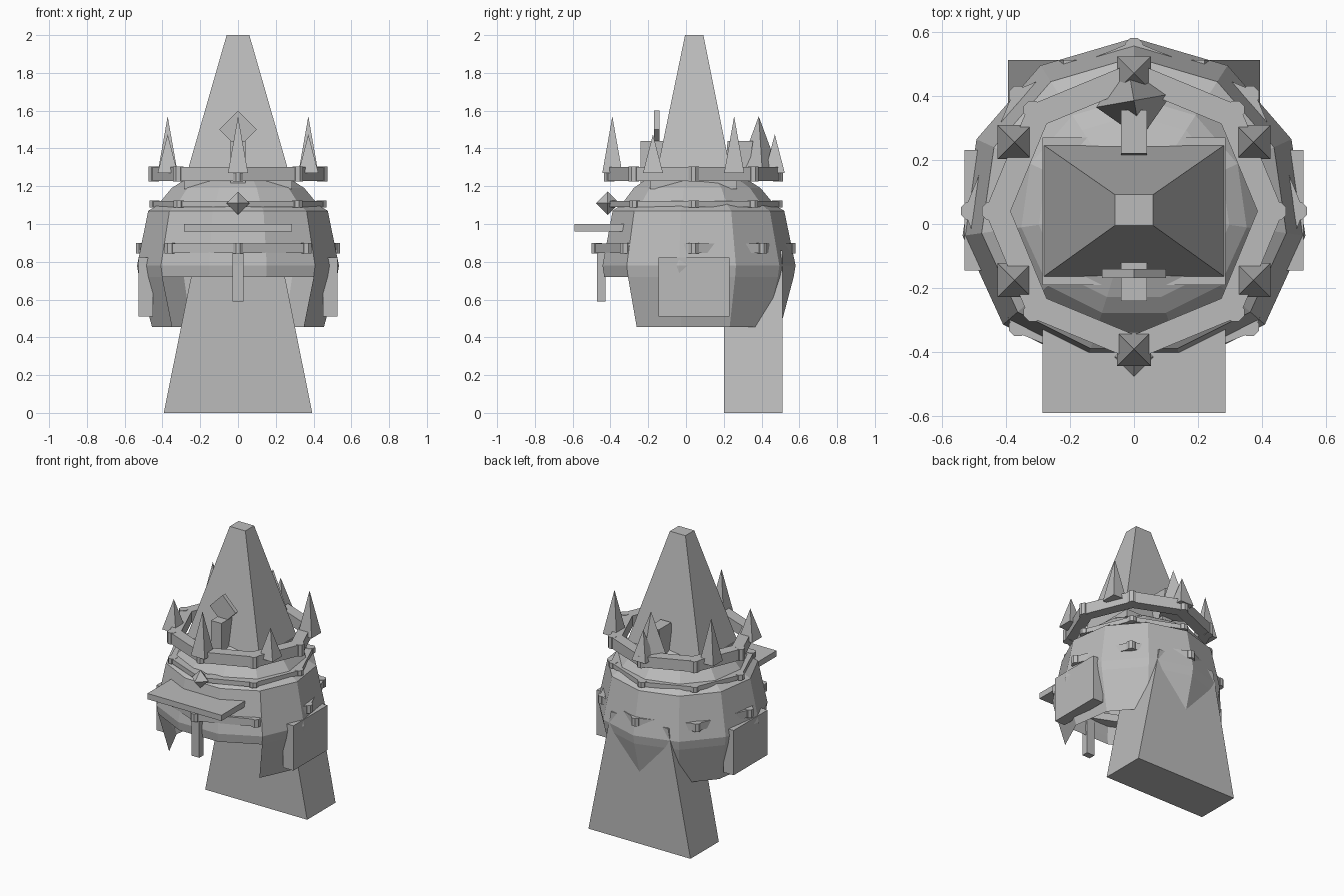
import bpy, bmesh, math
from mathutils import Matrix, Vector

if "Cube" in bpy.data.objects:
    bpy.data.objects.remove(bpy.data.objects["Cube"])

CY = 0.04  # helmet axis offset in y
steel = bpy.data.materials.new("steel_grey")
steel.diffuse_color = (0.5, 0.5, 0.5, 1)
steel.use_nodes = True
steel.node_tree.nodes["Principled BSDF"].inputs["Base Color"].default_value = steel.diffuse_color


def finish(name, bm):
    bmesh.ops.recalc_face_normals(bm, faces=bm.faces)
    me = bpy.data.meshes.new(name)
    bm.to_mesh(me)
    bm.free()
    me.materials.append(steel)
    ob = bpy.data.objects.new(name, me)
    bpy.context.collection.objects.link(ob)
    return ob


def frustum(name, low, high):
    """Block between two rectangles, each (x0, x1, y0, y1, z)."""
    bm = bmesh.new()
    rings = [[bm.verts.new((x, y, z)) for x, y in ((x0, y0), (x1, y0), (x1, y1), (x0, y1))]
             for x0, x1, y0, y1, z in (low, high)]
    a, b = rings
    bm.faces.new(a[::-1])
    bm.faces.new(b)
    for i in range(4):
        j = (i + 1) % 4
        bm.faces.new((a[i], a[j], b[j], b[i]))
    return finish(name, bm)


def box(name, x0, x1, y0, y1, z0, z1):
    return frustum(name, (x0, x1, y0, y1, z0), (x0, x1, y0, y1, z1))


def cone(name, loc, sides, r1, r2, depth, turn=0.0):
    """Cone or prism standing on loc."""
    bm = bmesh.new()
    bmesh.ops.create_cone(bm, cap_ends=True, segments=sides, radius1=r1, radius2=r2, depth=depth,
                          matrix=Matrix.Translation(Vector(loc) + Vector((0, 0, depth / 2)))
                          @ Matrix.Rotation(turn, 4, 'Z'))
    bmesh.ops.remove_doubles(bm, verts=bm.verts, dist=1e-5)
    return finish(name, bm)


# Eleven-sided helmet shell, a flat facet at the front, open below the face
N = 11
profile = [(0.455, 0.46), (0.72, 0.53), (0.78, 0.54), (1.07, 0.48), (1.10, 0.43),
           (1.19, 0.355), (1.225, 0.30), (1.26, 0.2)]
bm = bmesh.new()
rows = []
for z, r in profile:
    row = []
    for i in range(N):
        a = math.pi / 2 + math.tau * i / N
        s = math.sin(a)
        y = r * s * (0.93 if s < -0.9 else 1.0)
        row.append(bm.verts.new((r * math.cos(a), CY + y, z)))
    rows.append(row)
for k in range(len(rows) - 1):
    for i in range(N):
        j = (i + 1) % N
        if k == 0 and i in (4, 5, 6):  # face opening
            continue
        bm.faces.new((rows[k][i], rows[k][j], rows[k + 1][j], rows[k + 1][i]))
bm.faces.new(rows[-1])
bmesh.ops.delete(bm, geom=[v for v in bm.verts if not v.link_faces], context='VERTS')
finish("helmet_shell", bm)


def band(name, outer, inner, z0, z1):
    """Octagonal ring with a small stud on each corner."""
    bm = bmesh.new()
    loops = []
    for r, z in ((outer, z0), (outer, z1), (inner, z1), (inner, z0)):
        loops.append([bm.verts.new((r * math.cos(math.tau * i / 8), CY + r * math.sin(math.tau * i / 8), z))
                      for i in range(8)])
    for k in range(4):
        a, b = loops[k], loops[(k + 1) % 4]
        for i in range(8):
            j = (i + 1) % 8
            bm.faces.new((a[i], a[j], b[j], b[i]))
    finish(name, bm)
    for i in range(8):
        a = math.tau * i / 8
        r = outer - 0.018
        cone(name + "_stud", (r * math.cos(a), CY + r * math.sin(a), z0 - 0.002),
             8, 0.03, 0.03, z1 - z0 + 0.004, a + math.pi / 8)


band("lower_band", 0.53, 0.45, 0.847, 0.898)
band("middle_band", 0.46, 0.39, 1.09, 1.122)
band("crown_band", 0.465, 0.385, 1.227, 1.303)

# Six crown spikes, alternating tall and short
for i in range(6):
    a = -math.pi / 2 + math.tau * i / 6
    cone("crown_spike", (0.43 * math.cos(a), CY + 0.43 * math.sin(a), 1.27), 4, 0.075, 0,
         0.3 if i % 2 == 0 else 0.205, math.pi / 4)
cone("rear_spike", (0, 0.385, 1.25), 4, 0.12, 0, 0.32, math.radians(10))

# Central spire on its base plate
frustum("spire", (-0.283, 0.283, -0.165, 0.247, 1.225), (-0.06, 0.06, -0.005, 0.092, 2.0))
box("spire_base", -0.285, 0.285, -0.19, 0.27, 1.185, 1.235)

# Ornament mounts and the diamond plate
box("front_mount", -0.04, 0.04, -0.24, -0.12, 1.2, 1.44)
frustum("rear_mount", (-0.04, 0.04, 0.2, 0.32, 1.2), (-0.04, 0.04, 0.22, 0.355, 1.44))
bm = bmesh.new()
bmesh.ops.create_cube(bm, size=1, matrix=Matrix.Translation((0, -0.155, 1.5))
                      @ Matrix.Rotation(math.pi / 4, 4, 'Y') @ Matrix.Diagonal((0.141, 0.028, 0.141, 1)))
finish("diamond_plate", bm)

# Brow gem
bm = bmesh.new()
for top in (1, -1):
    tip = bm.verts.new((0, -0.415, 1.11 + 0.062 * top))
    rim = [bm.verts.new((0.062 * math.cos(math.tau * i / 4), -0.415 + 0.062 * math.sin(math.tau * i / 4), 1.11))
           for i in range(4)]
    for i in range(4):
        bm.faces.new((rim[i], rim[(i + 1) % 4], tip))
bmesh.ops.remove_doubles(bm, verts=bm.verts, dist=1e-5)
finish("brow_gem", bm)

# Visor, nose guard and cheek plates
box("visor", -0.285, 0.285, -0.59, -0.3, 0.96, 1.0)
box("nose_guard", -0.03, 0.03, -0.47, -0.425, 0.59, 0.88)
for s in (-1, 1):
    x0, x1 = sorted((0.45 * s, 0.528 * s))
    box("cheek_plate", x0, x1, -0.145, 0.23, 0.51, 0.822)

# Flared neck guard at the back
frustum("neck_guard", (-0.393, 0.393, 0.2, 0.512, 0.0), (-0.22, 0.22, 0.2, 0.512, 0.86))
